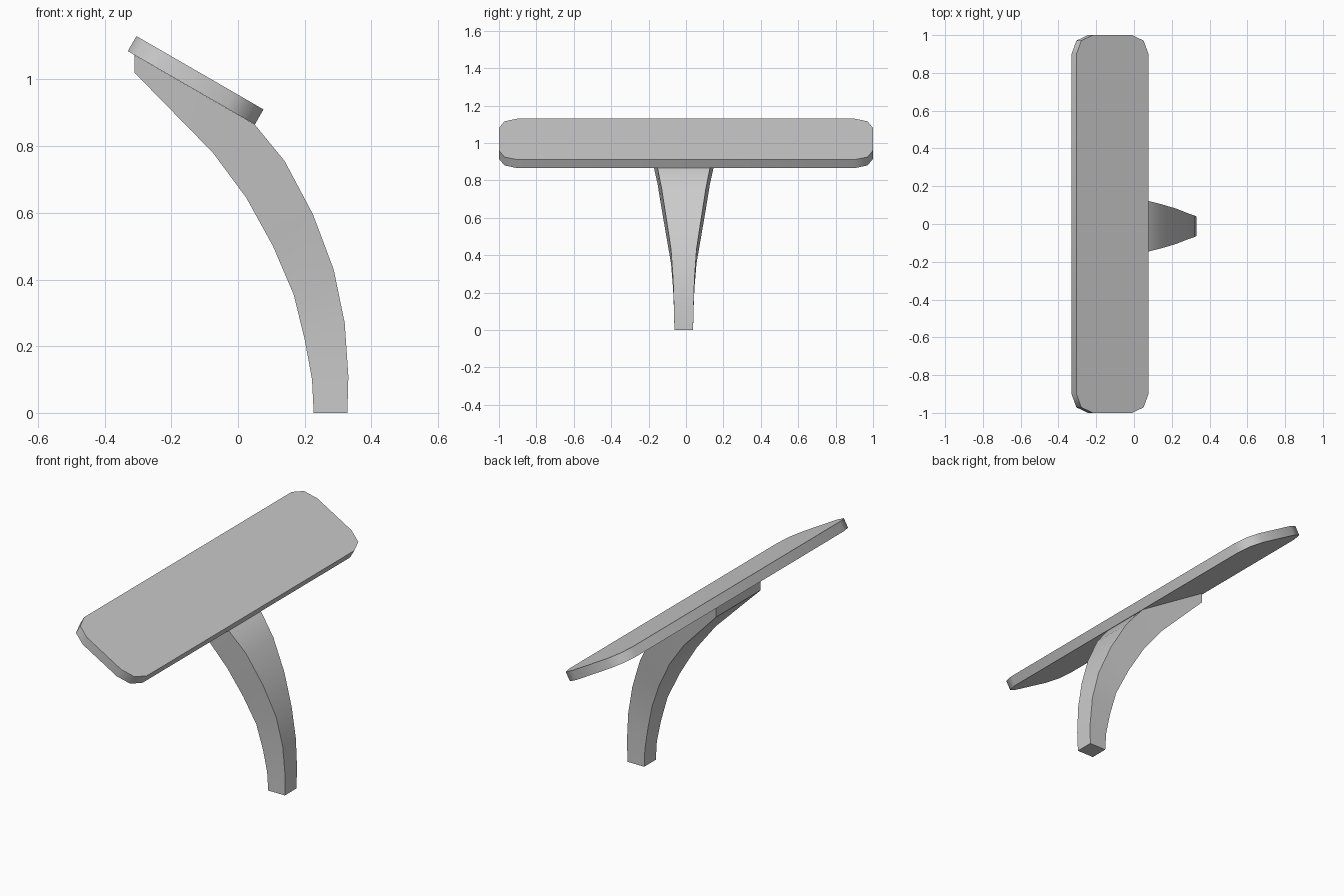
import bpy, bmesh
from math import radians, sin, cos, pi
from mathutils import Matrix, Vector

cube = bpy.data.objects.get("Cube")
if cube:
    bpy.data.objects.remove(cube, do_unlink=True)

grey = bpy.data.materials.new("plain grey")
grey.use_nodes = True
colour = (0.6, 0.6, 0.6, 1)
grey.diffuse_color = colour
grey.node_tree.nodes["Principled BSDF"].inputs["Base Color"].default_value = colour


def finish(name, bm, angle):
    bmesh.ops.recalc_face_normals(bm, faces=bm.faces)
    mesh = bpy.data.meshes.new(name)
    bm.to_mesh(mesh)
    bm.free()
    mesh.materials.append(grey)
    obj = bpy.data.objects.new(name, mesh)
    bpy.context.collection.objects.link(obj)
    bpy.ops.object.select_all(action='DESELECT')
    obj.select_set(True)
    bpy.context.view_layer.objects.active = obj
    bpy.ops.object.shade_smooth_by_angle(angle=radians(angle))
    return obj


# Tilted board: rounded rectangle, extruded
half_width, half_length, radius, thickness = 0.22, 1.0, 0.1, 0.052
bm = bmesh.new()
outline = []
for i, (sx, sy) in enumerate([(1, 1), (-1, 1), (-1, -1), (1, -1)]):
    for step in range(3):
        a = (i + step / 2) * pi / 2
        outline.append(bm.verts.new((sx * (half_width - radius) + radius * cos(a),
                                     sy * (half_length - radius) + radius * sin(a), 0)))
base = bm.faces.new(outline)
top = bmesh.ops.extrude_face_region(bm, geom=[base])["geom"]
bmesh.ops.translate(bm, vec=(0, 0, thickness),
                    verts=[v for v in top if isinstance(v, bmesh.types.BMVert)])
tilt = Matrix.Translation(Vector((-0.14, 0, 0.975))) @ Matrix.Rotation(radians(30), 4, 'Y')
bmesh.ops.transform(bm, matrix=tilt, verts=bm.verts)
finish("tilted_board", bm, 46)

# Curved stem: (outer x, outer z, inner x, inner z, half width) from foot to board
sections = [
    (0.328, 0.0, 0.227, 0.0, 0.05),
    (0.331, 0.11, 0.222, 0.10, 0.052),
    (0.32, 0.27, 0.20, 0.22, 0.057),
    (0.287, 0.43, 0.167, 0.355, 0.068),
    (0.225, 0.595, 0.105, 0.50, 0.093),
    (0.14, 0.755, 0.025, 0.645, 0.118),
    (0.05, 0.865, -0.075, 0.78, 0.14),
    (-0.31, 1.073, -0.31, 1.02, 0.193),
]
centre_y = -0.012
bm = bmesh.new()
rings = []
for ox, oz, ix, iz, w in sections:
    rings.append([bm.verts.new((x, centre_y + y, z)) for x, y, z in
                  [(ox, -w, oz), (ox, w, oz), (ix, w, iz), (ix, -w, iz)]])
for low, high in zip(rings, rings[1:]):
    for k in range(4):
        n = (k + 1) % 4
        bm.faces.new((low[k], low[n], high[n], high[k]))
bm.faces.new(rings[0])
bm.faces.new(rings[-1])
finish("curved_stem", bm, 30)
